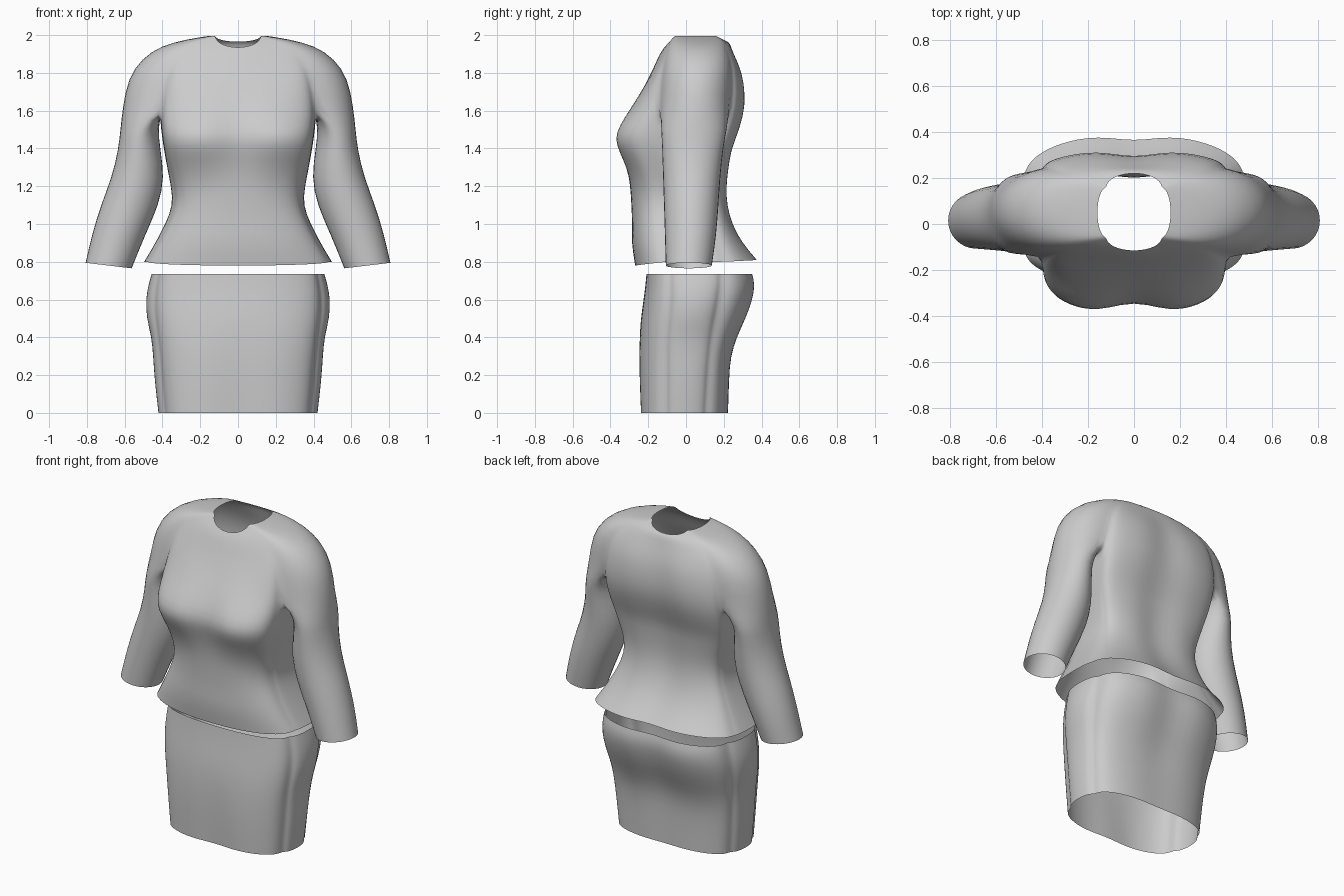
import bpy, bmesh, math

if "Cube" in bpy.data.objects:
    bpy.data.objects.remove(bpy.data.objects["Cube"])

F, S = 8, 8   # segments: front/back panels, side panel

cloth = bpy.data.materials.new("grey cloth")
cloth.diffuse_color = (0.6, 0.6, 0.6, 1)
cloth.use_nodes = True
cloth.node_tree.nodes["Principled BSDF"].inputs["Base Color"].default_value = cloth.diffuse_color


def half_ring(zf, zs, zb, yf, yb, cx, cyf, cyb, w, e, df=0, db=0):
    """Right half of a cross-section: front panel, side panel, back panel."""
    pts = []

    def panel(a, y0, cy, z0, dent):
        s, c = math.sin(a), max(math.cos(a), 0)
        x = cx * s ** e
        y = cy + (y0 - cy) * c ** e + dent * math.exp(-(x / 0.11) ** 2)
        return (x, y, zs + (z0 - zs) * c)

    for i in range(F + 1):
        pts.append(panel(math.pi / 2 * i / F, yf, cyf, zf, df))
    for i in range(1, S):
        b = math.pi * i / S
        pts.append((cx + (w - cx) * math.sin(b),
                    (cyf + cyb) / 2 + (cyf - cyb) / 2 * math.cos(b), zs))
    for i in range(F, -1, -1):
        pts.append(panel(math.pi / 2 * i / F, yb, cyb, zb, -db))
    return pts


def add(bm, pts):
    return [bm.verts.new(p) for p in pts]


def bridge(bm, a, b, closed=False):
    n = len(a)
    for i in range(n if closed else n - 1):
        j = (i + 1) % n
        bm.faces.new((a[i], b[i], b[j], a[j]))


def finish(bm, name):
    bmesh.ops.recalc_face_normals(bm, faces=bm.faces)
    # outward normals: test with the face furthest to the side
    far = max(bm.faces, key=lambda f: f.calc_center_median().x)
    if far.normal.x < 0:
        bmesh.ops.reverse_faces(bm, faces=bm.faces)
    for f in bm.faces:
        f.smooth = True
    me = bpy.data.meshes.new(name)
    bm.to_mesh(me)
    bm.free()
    me.materials.append(cloth)
    ob = bpy.data.objects.new(name, me)
    bpy.context.collection.objects.link(ob)
    m = ob.modifiers.new("mirror", 'MIRROR')
    m.use_clip = True
    m.merge_threshold = 0.002
    sub = ob.modifiers.new("smooth", 'SUBSURF')
    sub.levels = sub.render_levels = 1
    return ob


# --- blouse: neck and shoulders down to the armpit ---
shoulder_rows = [
    (1.935, 1.995, 1.965, -.115, .22, .12, -.06, .16, .16, 1),
    (1.90, 1.978, 1.955, -.14, .235, .20, -.07, .19, .27, 1),
    (1.83, 1.945, 1.90, -.17, .26, .27, -.09, .21, .41, 1.1, 0, .01),
    (1.77, 1.875, 1.83, -.20, .295, .34, -.11, .235, .515, 1.1, 0, .02),
    (1.70, 1.77, 1.75, -.245, .32, .38, -.13, .245, .588, 1, .01, .03),
    (1.62, 1.62, 1.62, -.30, .325, .405, -.14, .235, .615, .9, .02, .03),
]
# z, front y, back y, panel x, panel front y, panel back y, half width, roundness, dents
body_rows = [
    (1.52, -.37, .295, .40, -.17, .20, .41, .75, .045, .03),
    (1.45, -.395, .27, .395, -.18, .18, .40, .75, .055, .03),
    (1.38, -.368, .245, .38, -.17, .16, .39, .75, .04, .03),
    (1.30, -.325, .235, .36, -.15, .15, .375, .8, .015, .03),
    (1.20, -.295, .225, .335, -.13, .13, .355, .85, 0, .03),
    (1.10, -.29, .23, .33, -.12, .13, .343, .85, 0, .03),
    (1.00, -.285, .255, .37, -.12, .14, .385, .85, 0, .025),
    (0.90, -.29, .31, .42, -.12, .16, .437, .9, 0, .025),
]
hem = (.78, .80, .81, -.27, .39, .48, -.10, .19, .497, .9, 0, .03)

bm = bmesh.new()
prev = None
for row in shoulder_rows:
    ring = add(bm, half_ring(*row))
    if prev:
        bridge(bm, prev, ring)
    prev = ring

# armpit seam splits the section into a body loop and a sleeve loop
split, c1, c2 = prev, prev[F].co, prev[F + S].co
seam = add(bm, [(c1.x + .005, c1.y + (c2.y - c1.y) * (1 - math.cos(math.pi * i / S)) / 2,
                 1.62 - .05 * math.sin(math.pi * i / S)) for i in range(1, S)])

prev = split[:F + 1] + seam + split[F + S:]
for row in [(r[0],) * 2 + r for r in body_rows] + [hem]:
    ring = add(bm, half_ring(*row))
    bridge(bm, prev, ring)
    prev = ring

# sleeve: z, inner x, outer x, front y, back y
sleeve_rows = [
    (1.50, .42, .625, -.135, .22), (1.40, .41, .635, -.13, .20),
    (1.25, .385, .67, -.125, .185), (1.10, .415, .73, -.12, .175),
    (0.95, .485, .775, -.115, .165), (0.78, .56, .81, -.11, .14),
]
prev = split[F:F + S + 1] + seam[::-1]
for z, xi, xo, yf, yb in sleeve_rows:
    ring = []
    for i in range(2 * S):
        b = math.pi * i / S
        ring.append(((xi + xo) / 2 + (xo - xi) / 2 * math.sin(b),
                     (yf + yb) / 2 + (yf - yb) / 2 * math.cos(b),
                     z + (.015 * math.sin(b) if z < .8 else 0)))
    ring = add(bm, ring)
    bridge(bm, prev, ring, closed=True)
    prev = ring
finish(bm, "blouse")

# --- skirt: open tube, same row layout as the body ---
skirt_rows = [
    (.735, -.21, .365, .42, -.08, .18, .458, .85, 0, .03),
    (.68, -.215, .382, .43, -.08, .18, .475, .85, 0, .035),
    (.60, -.225, .368, .44, -.08, .17, .49, .85, 0, .035),
    (.50, -.24, .33, .435, -.09, .15, .485, .85, 0, .03),
    (.40, -.25, .28, .42, -.10, .13, .458, .85, .005, .025),
    (.30, -.255, .245, .41, -.10, .12, .45, .85, .01, .015),
    (.18, -.256, .235, .40, -.10, .11, .443, .85, .015, .01),
    (0, -.25, .23, .385, -.10, .10, .422, .85, .02, .01),
]
bm = bmesh.new()
prev = None
for r in skirt_rows:
    ring = add(bm, half_ring(*((r[0],) * 2 + r)))
    if prev:
        bridge(bm, prev, ring)
    prev = ring
finish(bm, "skirt")
